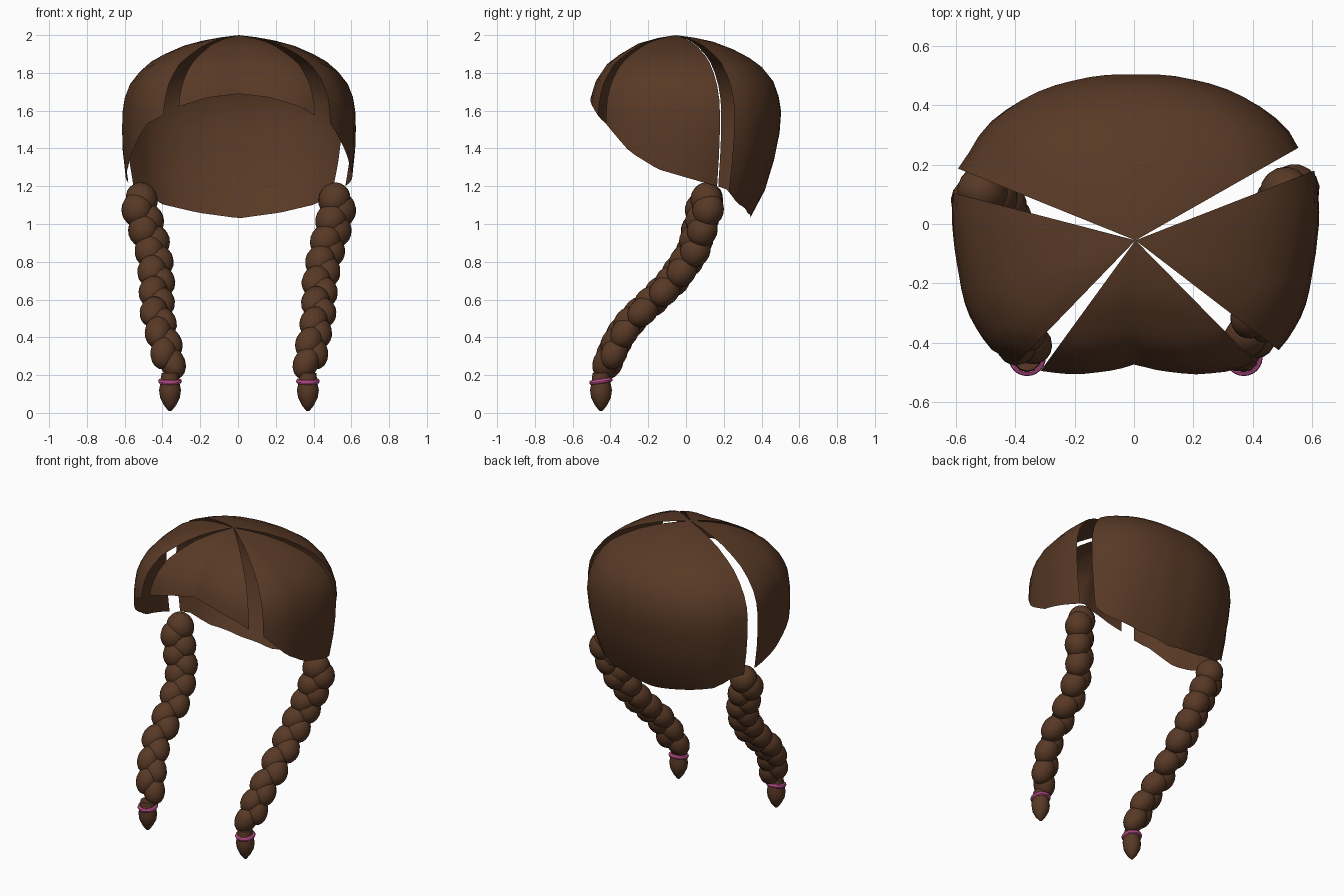
import bpy, bmesh, math
from mathutils import Vector, Matrix

if "Cube" in bpy.data.objects:
    bpy.data.objects.remove(bpy.data.objects["Cube"])


def material(name, color):
    m = bpy.data.materials.new(name)
    m.diffuse_color = (*color, 1)
    m.use_nodes = True
    m.node_tree.nodes["Principled BSDF"].inputs["Base Color"].default_value = m.diffuse_color
    return m


BROWN = material("brown hair", (0.098, 0.041, 0.019))
PINK = material("pink band", (0.62, 0.10, 0.32))


def lerp_table(table, x):
    """Piecewise linear lookup in (x, value...) rows."""
    for a, b in zip(table, table[1:]):
        if x <= b[0]:
            t = max(0, (x - a[0]) / (b[0] - a[0]))
            return [p + (q - p) * t for p, q in zip(a[1:], b[1:])]
    return list(table[-1][1:])


def finish(bm, name, mat, angle=40):
    me = bpy.data.meshes.new(name)
    bm.to_mesh(me)
    bm.free()
    me.materials.append(mat)
    ob = bpy.data.objects.new(name, me)
    bpy.context.collection.objects.link(ob)
    bpy.context.view_layer.objects.active = ob
    ob.select_set(True)
    bpy.ops.object.shade_smooth_by_angle(angle=math.radians(angle))
    ob.select_set(False)
    return ob


# Cap shape: widest radius and hem height by degrees away from the front
RADIUS = [(0, .433), (15, .473), (30, .525), (37, .555), (45, .578), (53, .61),
          (67, .615), (80, .605), (90, .612), (100, .63), (111, .65), (120, .632),
          (127, .637), (142, .613), (160, .58), (180, .56)]
HEM = [(0, 1.69), (20, 1.67), (37, 1.62), (45, 1.57), (53, 1.53), (67, 1.38),
       (81, 1.29), (104, 1.22), (119, 1.18), (127, 1.11), (150, 1.06), (180, 1.03)]
CROWN = [(0, 2.0), (.2, 1.985), (.43, 1.955), (.65, 1.895), (.79, 1.845),
         (.92, 1.755), (.98, 1.66), (1, 1.56)]
APEX = Vector((.005, -.055, 2.0))


def cap_column(deg, rows):
    """Points from below the apex down to the hem, deg measured from the front."""
    f = abs(deg)
    r, hem = lerp_table(RADIUS, f)[0], lerp_table(HEM, f)[0]
    w = min(1, max(0, (f - 90) / 60))
    low = [(1 - .045 * w, 1.4), (.97 - .11 * w, 1.2), (.93 - .23 * w, 1.03)]
    prof = CROWN + low
    by_height = [(-z, i) for i, (_, z) in enumerate(prof)]
    end = lerp_table(by_height, -hem)[0]
    by_index = [(i, *p) for i, p in enumerate(prof)]
    a = math.radians(deg - 90)
    pts = []
    for k in range(1, rows + 1):
        frac, z = lerp_table(by_index, end * k / rows)
        pts.append((APEX.x + r * frac * math.cos(a), APEX.y + r * frac * math.sin(a), z))
    return pts


def panel(name, start, stop, cols, rows=12):
    bm = bmesh.new()
    top = bm.verts.new(APEX)
    grid = []
    for i in range(cols + 1):
        deg = start + (stop - start) * i / cols
        deg = (deg + 180) % 360 - 180
        grid.append([bm.verts.new(p) for p in cap_column(deg, rows)])
    for a, b in zip(grid, grid[1:]):
        bm.faces.new((top, a[0], b[0]))
        for k in range(rows - 1):
            bm.faces.new((a[k], a[k + 1], b[k + 1], b[k]))
    finish(bm, name, BROWN, 60)


panel("front_panel", -36, 44.5, 16)
panel("right_panel", 52.5, 111.3, 14)
panel("back_panel", 119.6, 248, 22)
panel("left_panel", 255.4, 316, 14)


# Braids: (z, x, y) centre lines from tip to top
RIGHT = [(.17, .37, -.45), (.3, .385, -.40), (.4, .40, -.355), (.5, .425, -.28),
         (.6, .43, -.17), (.7, .435, -.07), (.85, .465, .035), (1.0, .51, .085),
         (1.13, .53, .12)]
LEFT = [(.17, -.36, -.45), (.3, -.37, -.40), (.4, -.395, -.355), (.5, -.425, -.28),
        (.6, -.43, -.17), (.7, -.43, -.07), (.85, -.445, .035), (1.0, -.49, .075),
        (1.13, -.53, .10)]


def braid(side, path):
    sign = 1 if side == "right" else -1
    bm = bmesh.new()
    count = 17
    for i in range(count):
        t = i / (count - 1)
        z = .265 + .865 * t
        here = Vector((*lerp_table(path, z), z))
        ahead = Vector((*lerp_table(path, z + .05), z + .05))
        behind = Vector((*lerp_table(path, z - .05), z - .05))
        axis = (ahead - behind).normalized()
        s = (1 if i % 2 else -1) * sign
        # alternate lobes step outwards and lean across the strand
        here += Vector((s * .02, s * .012, 0))
        axis = (axis + Vector((-s * .3, 0, 0))).normalized()
        rot = axis.to_track_quat('Z', 'Y').to_matrix().to_4x4()
        size = .068 + .017 * t
        m = Matrix.Translation(here) @ rot @ Matrix.Diagonal((size, size, .092, 1))
        bmesh.ops.create_uvsphere(bm, u_segments=16, v_segments=10, radius=1, matrix=m)
    finish(bm, side + "_braid", BROWN)

    # tapered loose end below the band
    x, y = lerp_table(path, .17)
    bm = bmesh.new()
    rings = []
    for z, r in [(.01, .008), (.04, .032), (.08, .052), (.12, .058), (.16, .05), (.21, .045)]:
        rings.append([bm.verts.new((x + r * math.cos(k * math.pi / 6),
                                    y + r * math.sin(k * math.pi / 6), z)) for k in range(12)])
    for a, b in zip(rings, rings[1:]):
        for k in range(12):
            bm.faces.new((a[k], a[k - 11], b[k - 11], b[k]))
    bm.faces.new(rings[0][::-1])
    bm.faces.new(rings[-1])
    finish(bm, side + "_braid_tip", BROWN, 60)

    # hair band
    bpy.ops.mesh.primitive_torus_add(location=(x, y, .168), rotation=(.16, 0, 0),
                                     major_radius=.05, minor_radius=.013,
                                     major_segments=24, minor_segments=8)
    band = bpy.context.object
    band.name = side + "_hair_band"
    band.data.materials.append(PINK)
    bpy.ops.object.shade_smooth_by_angle()
    band.select_set(False)


braid("right", RIGHT)
braid("left", LEFT)
